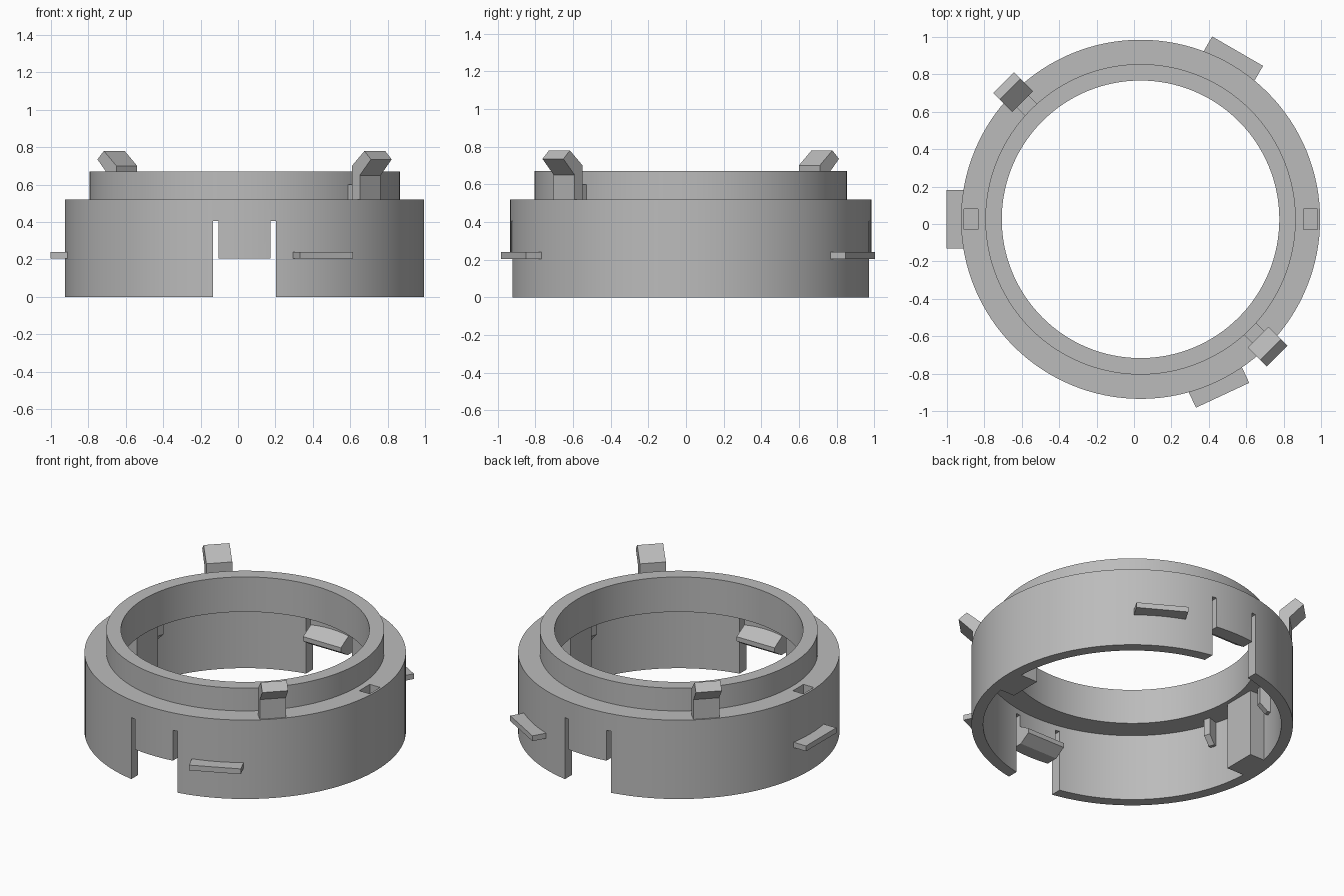
import bpy, bmesh
from math import pi, cos, sin, radians
from mathutils import Matrix

cube = bpy.data.objects.get("Cube")
if cube:
    bpy.data.objects.remove(cube)

CENTRE = Matrix.Translation((0.035, 0.025, 0))
SEGMENTS = 128
OUTER, WALL, NECK, BORE = 0.96, 0.89, 0.83, 0.742
LEDGE, SHOULDER, TOP = 0.44, 0.52, 0.67

grey = bpy.data.materials.new("plain_grey")
grey.use_nodes = True
grey.diffuse_color = (0.5, 0.5, 0.5, 1)
bsdf = grey.node_tree.nodes["Principled BSDF"]
bsdf.inputs["Base Color"].default_value = (0.5, 0.5, 0.5, 1)
bsdf.inputs["Roughness"].default_value = 0.6


def finish(name, bm, angle=0):
    """Turn the mesh about the ring axis, then move it to the ring centre."""
    bmesh.ops.recalc_face_normals(bm, faces=bm.faces)
    bm.transform(CENTRE @ Matrix.Rotation(radians(angle), 4, "Z"))
    mesh = bpy.data.meshes.new(name)
    bm.to_mesh(mesh)
    bm.free()
    mesh.materials.append(grey)
    ob = bpy.data.objects.new(name, mesh)
    bpy.context.collection.objects.link(ob)
    return ob


def box(name, x, y, z, angle=0):
    """Box from (low, high) ranges; x is the radial direction."""
    bm = bmesh.new()
    bmesh.ops.create_cube(bm, size=1)
    for v in bm.verts:
        for i, (low, high) in enumerate((x, y, z)):
            v.co[i] = high if v.co[i] > 0 else low
    return finish(name, bm, angle)


def extrusion(name, profile, width, angle):
    """Radius-height profile extruded sideways."""
    bm = bmesh.new()
    face = bm.faces.new([bm.verts.new((r, -width / 2, z)) for r, z in profile])
    made = bmesh.ops.extrude_face_region(bm, geom=[face])["geom"]
    moved = [g for g in made if isinstance(g, bmesh.types.BMVert)]
    bmesh.ops.translate(bm, verts=moved, vec=(0, width, 0))
    return finish(name, bm, angle)


def lathe(name, profile):
    """Closed radius-height profile turned about z."""
    bm = bmesh.new()
    rings = [[bm.verts.new((r * cos(2 * pi * k / SEGMENTS), r * sin(2 * pi * k / SEGMENTS), z))
              for r, z in profile] for k in range(SEGMENTS)]
    for k in range(SEGMENTS):
        a, b = rings[k], rings[(k + 1) % SEGMENTS]
        for i in range(len(profile)):
            j = (i + 1) % len(profile)
            bm.faces.new((a[i], b[i], b[j], a[j]))
    return finish(name, bm)


# Stepped ring: thin skirt, inner ledge and raised neck
ring = lathe("ring_body", [(WALL, 0), (OUTER, 0), (OUTER, SHOULDER), (NECK, SHOULDER),
                           (NECK, TOP), (BORE, TOP), (BORE, LEDGE), (WALL, LEDGE)])

# Openings around the spring flaps, and shallow pockets in the shoulder
cutters = []
for turn in (0, 180):
    for side in (-1, 1):
        edges = sorted((side * 0.138, side * 0.168))
        cutters.append(box("slot_cutter", (0.7, 1.1), edges, (0.1, 0.405), turn - 90))
    cutters.append(box("opening_cutter", (0.7, 1.1), (-0.168, 0.168), (-0.1, 0.205), turn - 90))
    cutters.append(box("pocket_cutter", (0.87, 0.945), (-0.055, 0.055), (0.46, 0.6), turn))
for cutter in cutters:
    cutter.hide_render = True
    mod = ring.modifiers.new("cut", "BOOLEAN")
    mod.operation = "DIFFERENCE"
    mod.solver = "EXACT"
    mod.object = cutter

# Keep the cut result and drop the cutters
bpy.context.view_layer.update()
graph = bpy.context.evaluated_depsgraph_get()
cut_mesh = bpy.data.meshes.new_from_object(ring.evaluated_get(graph))
ring.modifiers.clear()
ring.data = cut_mesh
for cutter in cutters:
    bpy.data.objects.remove(cutter)

bpy.ops.object.select_all(action="DESELECT")
ring.select_set(True)
bpy.context.view_layer.objects.active = ring
bpy.ops.object.shade_smooth_by_angle(angle=radians(30))

# Outer locating tabs
for label, angle in (("right", 180), ("back", 60), ("front", -65)):
    box(label + "_tab", (0.9, 1.038), (-0.157, 0.157), (0.205, 0.24), angle)

# Details repeated on opposite sides
hook_profile = [(0.89, 0.51), (0.95, 0.51), (0.95, 0.65), (1.034, 0.735),
                (0.985, 0.78), (0.89, 0.70)]
catch_profile = [(0.90, 0.205), (0.87, 0.205), (0.80, 0.25), (0.80, 0.28), (0.90, 0.34)]
gusset_profile = [(0.90, 0.28), (0.87, 0.28), (0.82, 0.33), (0.82, 0.45), (0.90, 0.45)]
for label, turn in (("front", 0), ("back", 180)):
    extrusion(label + "_hook", hook_profile, 0.157, turn - 45)
    box(label + "_hook_rib", (0.81, 0.90), (-0.045, 0.045), (0.51, 0.60), turn - 45)
    extrusion(label + "_flap_catch", catch_profile, 0.276, turn - 90)
for label, turn in (("left", 0), ("right", 180)):
    box(label + "_inner_block", (0.767, 0.90), (-0.185, 0.03), (0, 0.45), turn)
    for offset in (-17, 17):
        extrusion(label + "_ledge_gusset", gusset_profile, 0.04, turn + offset)
